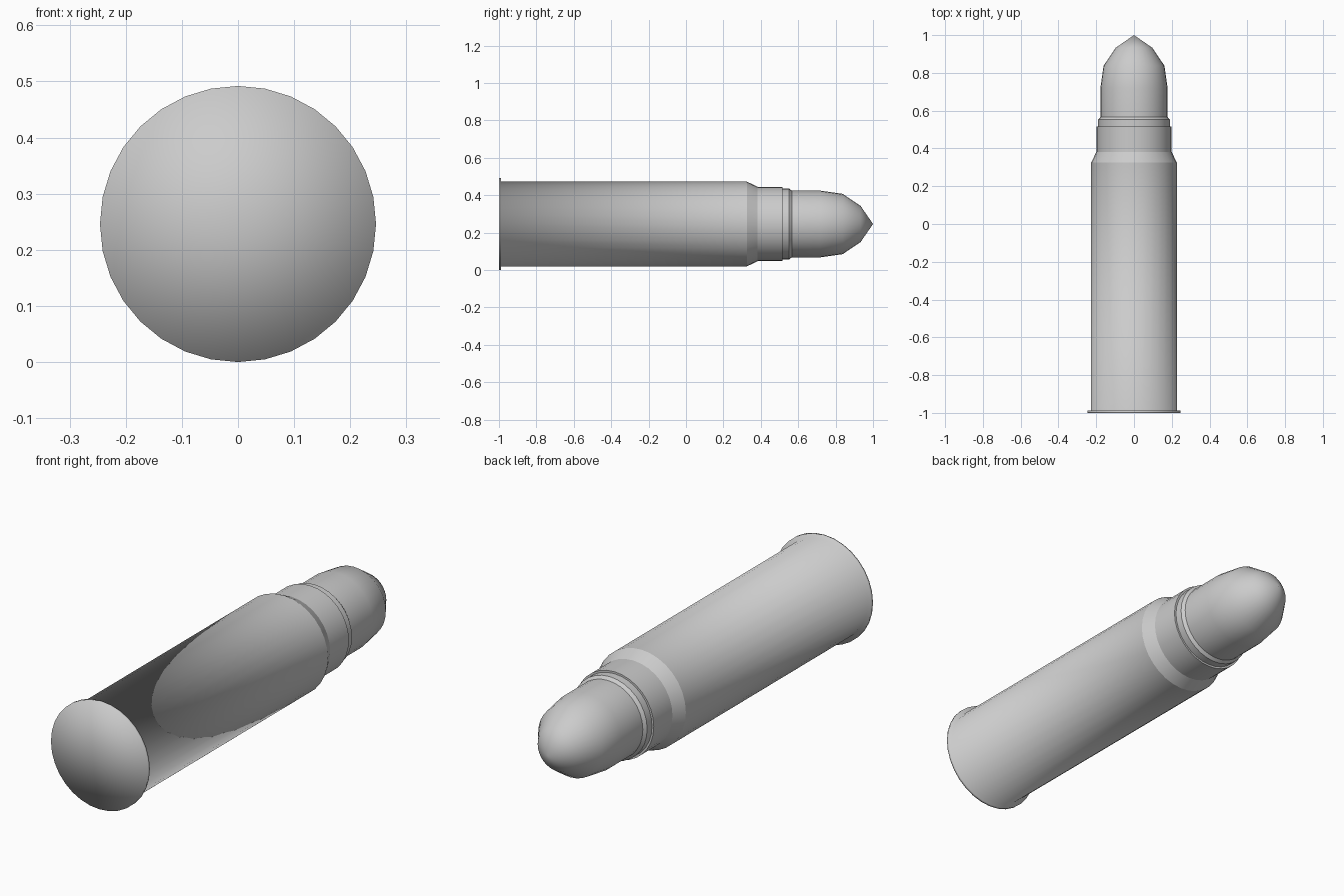
import bpy, bmesh
from math import sin, cos, tau

if "Cube" in bpy.data.objects:
    bpy.data.objects.remove(bpy.data.objects["Cube"])

SIDES = 32
CENTER_Z = 0.246


def lathe(name, profile):
    """Revolve (y, radius) points around the long axis; radius 0 makes a pole."""
    bm = bmesh.new()
    rings = []
    for y, r in profile:
        count = SIDES if r > 0 else 1
        rings.append([bm.verts.new((r * sin(tau * i / SIDES), y,
                                    CENTER_Z + r * cos(tau * i / SIDES)))
                      for i in range(count)])
    for a, b in zip(rings, rings[1:]):
        for i in range(SIDES):
            j = (i + 1) % SIDES
            corners = [a[i % len(a)], a[j % len(a)], b[j % len(b)], b[i % len(b)]]
            face = bm.faces.new(list(dict.fromkeys(corners)))
            face.smooth = True
    # outward normals: away from the axis, or backward on the base disc
    bm.normal_update()
    for f in bm.faces:
        c = f.calc_center_median()
        radial = f.normal.x * c.x + f.normal.z * (c.z - CENTER_Z)
        if abs(f.normal.y) > 0.999:
            outward = f.normal.y * (-1 if c.y < -0.995 else 1)
        else:
            outward = radial
        if outward < 0:
            f.normal_flip()
    mesh = bpy.data.meshes.new(name)
    bm.to_mesh(mesh)
    bm.free()
    obj = bpy.data.objects.new(name, mesh)
    bpy.context.collection.objects.link(obj)
    return obj


# Casing: base disc, thin rim and long body, shaded as one smooth surface
lathe("casing", [(-1, 0), (-1, 0.246), (-0.988, 0.246), (-0.988, 0.227), (0.325, 0.227)])

# Tapered shoulder
lathe("shoulder", [(0.325, 0.227), (0.382, 0.199)])

# Neck and the small step at its mouth
lathe("neck", [(0.382, 0.199), (0.517, 0.199)])
lathe("neck_step", [(0.517, 0.199), (0.517, 0.190)])

# Crimped collar holding the tip
lathe("collar", [(0.517, 0.190), (0.552, 0.190)])
lathe("collar_bevel", [(0.552, 0.190), (0.566, 0.178)])

# Rounded, pointed tip
lathe("tip", [(0.566, 0.178), (0.72, 0.178), (0.838, 0.161), (0.933, 0.097), (1, 0)])
